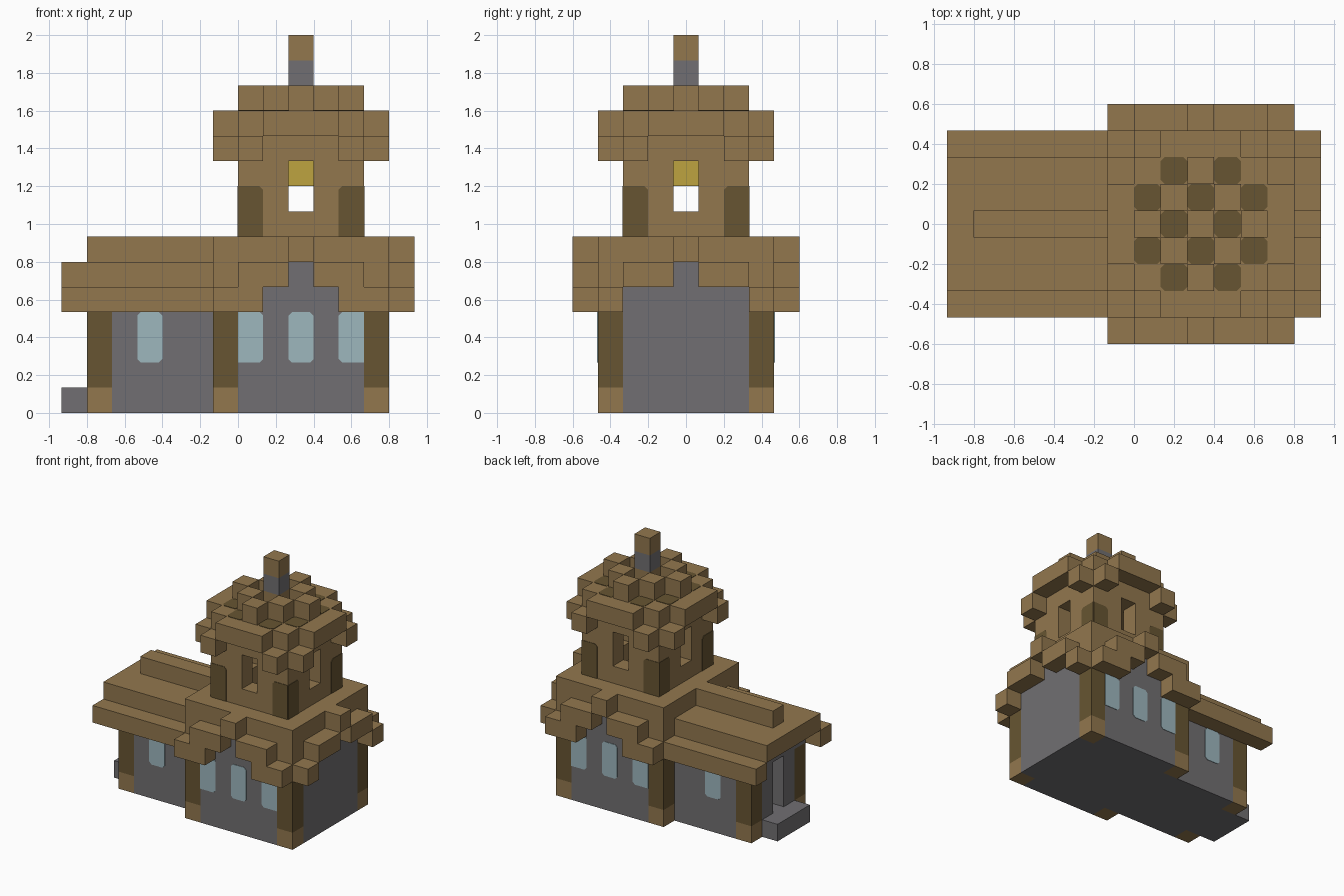
import bpy, bmesh
from mathutils import Vector

if "Cube" in bpy.data.objects:
    bpy.data.objects.remove(bpy.data.objects["Cube"])

U = 2 / 15            # one building block
TOWER = 2.5           # x of the tower axis, in blocks
UP = Vector((0, 0, 1))


def material(name, *rgb):
    m = bpy.data.materials.new(name)
    m.use_nodes = True
    m.diffuse_color = (*rgb, 1)
    m.node_tree.nodes["Principled BSDF"].inputs["Base Color"].default_value = (*rgb, 1)
    return m


wood = material("light_wood", .288, .185, .076)
dark = material("dark_wood", .136, .091, .032)
stone = material("grey_stone", .165, .159, .168)
glass = material("pale_glass", .337, .474, .515)
gold = material("bell_gold", .515, .366, .051)


def finish(name, mat, bm, axis):
    bmesh.ops.recalc_face_normals(bm, faces=bm.faces)
    for v in bm.verts:
        v.co = (v.co + Vector((axis, 0, 0))) * U
    mesh = bpy.data.meshes.new(name)
    bm.to_mesh(mesh)
    bm.free()
    mesh.materials.append(mat)
    bpy.context.collection.objects.link(bpy.data.objects.new(name, mesh))


def blocks(name, mat, boxes, axis=TOWER):
    """Join boxes given as (x, y, z) spans in block units."""
    bm = bmesh.new()
    for spans in boxes:
        lo, hi = (Vector([s[i] for s in spans]) for i in (0, 1))
        cube = bmesh.ops.create_cube(bm, size=1)["verts"]
        for v in cube:
            v.co = (lo + hi) / 2 + v.co * (hi - lo)
    finish(name, mat, bm, axis)


def both(n):
    return n, (-n[1], -n[0])


def mid(n):
    return -n, n


def four(x, y, z):
    return [(a, b, z) for a in both(x) for b in both(y)]


def pair_y(x, y, z):
    return [(x, b, z) for b in both(y)]


def turned(boxes):
    return [(y, x, z) for x, y, z in boxes]


def panels(name, mat, items, axis=TOWER):
    """Thin plates: (centre, right, up, height, cut corners BL BR TR TL)."""
    bm = bmesh.new()
    c = .14
    for centre, right, up, height, cuts in items:
        normal = right.cross(up)
        outline = []
        corners = ((-1, -1), (1, -1), (1, 1), (-1, 1))
        for i, (sx, sy) in enumerate(corners):
            x, y = sx / 2, sy * height / 2
            if cuts[i]:
                a, b = (x - sx * c, y), (x, y - sy * c)
                outline += [b, a] if i % 2 == 0 else [a, b]
            else:
                outline.append((x, y))
        base = [centre + right * x + up * y for x, y in outline]
        face = bm.faces.new([bm.verts.new(p) for p in base])
        grown = bmesh.ops.extrude_face_region(bm, geom=[face])["geom"]
        for v in grown:
            if isinstance(v, bmesh.types.BMVert):
                v.co += normal * .025
    finish(name, mat, bm, axis)


# Tower ground floor
corner = (2.5, 3.5)
blocks("tower_walls", stone, [(mid(2.5), mid(3.5), (0, 4)), (mid(3.5), mid(2.5), (0, 4))])
blocks("tower_post_feet", wood, four(corner, corner, (0, 1)))
blocks("tower_posts", dark, four(corner, corner, (1, 4)))

# Stepped stone gables and the wood framing around them
blocks("gable_infill", stone, [(mid(3.5), mid(2.5), (4, 5)), (mid(1.5), mid(3.5), (4, 5)),
                               (mid(3.5), mid(.5), (5, 6)), (mid(.5), mid(3.5), (5, 6))])
blocks("gable_frame", wood,
       four((1.5, 3.5), corner, (4, 5)) + four((.5, 3.5), corner, (5, 6))
       + four(corner, (.5, 2.5), (5, 6)) + [(mid(3.5), mid(3.5), (6, 7))])
eave = (3.5, 4.5)
blocks("front_back_eaves", wood,
       four((1.5, 3.5), eave, (4, 5)) + four((.5, 2.5), eave, (5, 6))
       + pair_y(mid(.5), eave, (6, 7)))
blocks("side_eaves", wood,
       pair_y(eave, corner, (4, 5)) + pair_y(eave, (.5, 2.5), (5, 6))
       + [(eave, mid(.5), (6, 7))])

# Nave with an open doorway at its end
end = (-6, -5)
side = (1.5, 2.5)
blocks("nave_walls", stone,
       pair_y((-5, -1), side, (0, 5)) + pair_y(end, (.5, 1.5), (1, 4))
       + [((-6, -1), mid(1.5), (0, 1)), (end, mid(2.5), (4, 5))], 0)
blocks("nave_post_feet", wood, pair_y(end, side, (0, 1)), 0)
blocks("nave_posts", dark, pair_y(end, side, (1, 4)), 0)
blocks("door_step", stone, [((-7, -6), mid(1.5), (0, 1))], 0)
blocks("nave_roof", wood,
       pair_y((-7, -1), corner, (4, 5))
       + [((-7, -1), mid(2.5), (5, 6)), ((-6, -1), mid(.5), (6, 7))], 0)

# Windows, front and back
rows, nave_rows = [], []
for s in (-1, 1):
    right = Vector((-s, 0, 0))
    out = right.cross(UP)
    for k in (-2, 0, 2):
        l, r = k > -2, k < 2
        rows.append((out * 3.5 + right * k + UP * 3, right, UP, 2, (l, r, r, l)))
    nave_rows.append((out * 2.5 + UP * 3, right, UP, 2, (1, 1, 1, 1)))
panels("tower_windows", glass, rows)
panels("nave_windows", glass, nave_rows, -3.5)

# Belfry with four openings and a bell
sill = pair_y(mid(.5), side, (7, 8))
blocks("belfry_walls", wood,
       four((.5, 2.5), side, (7, 10)) + four(side, (.5, 1.5), (7, 10)) + sill + turned(sill))
blocks("bell", gold, [(mid(.5), mid(.5), (9, 10))])
posts = []
for right in (Vector((1, 0, 0)), Vector((0, 1, 0)), Vector((-1, 0, 0)), Vector((0, -1, 0))):
    for k in (-2, 2):
        posts.append((right.cross(UP) * 2.5 + right * k + UP * 8, right, UP, 2,
                      (0, 0, k < 0, k > 0)))
panels("belfry_corner_posts", dark, posts)

# Stepped dome with rounded-out brim
brim = four(side, corner, (10, 11)) + pair_y(mid(1.5), corner, (11, 12))
blocks("dome_brim", wood, [(mid(2.5), mid(2.5), (10, 12))] + brim + turned(brim))
studs, hollows = [], []
for i in range(-2, 3):
    for j in range(-2, 3):
        if (i + j) % 2:
            hollows.append((Vector((i, j, 12)), Vector((1, 0, 0)), Vector((0, 1, 0)), 1,
                            (1, 1, 1, 1)))
        elif abs(i) + abs(j) < 4:
            studs.append(((i - .5, i + .5), (j - .5, j + .5), (12, 13)))
blocks("dome_studs", wood, studs)
panels("dome_hollows", dark, hollows)

# Spire
blocks("spire_base", stone, [(mid(.5), mid(.5), (13, 14))])
blocks("spire_cap", wood, [(mid(.5), mid(.5), (14, 15))])
